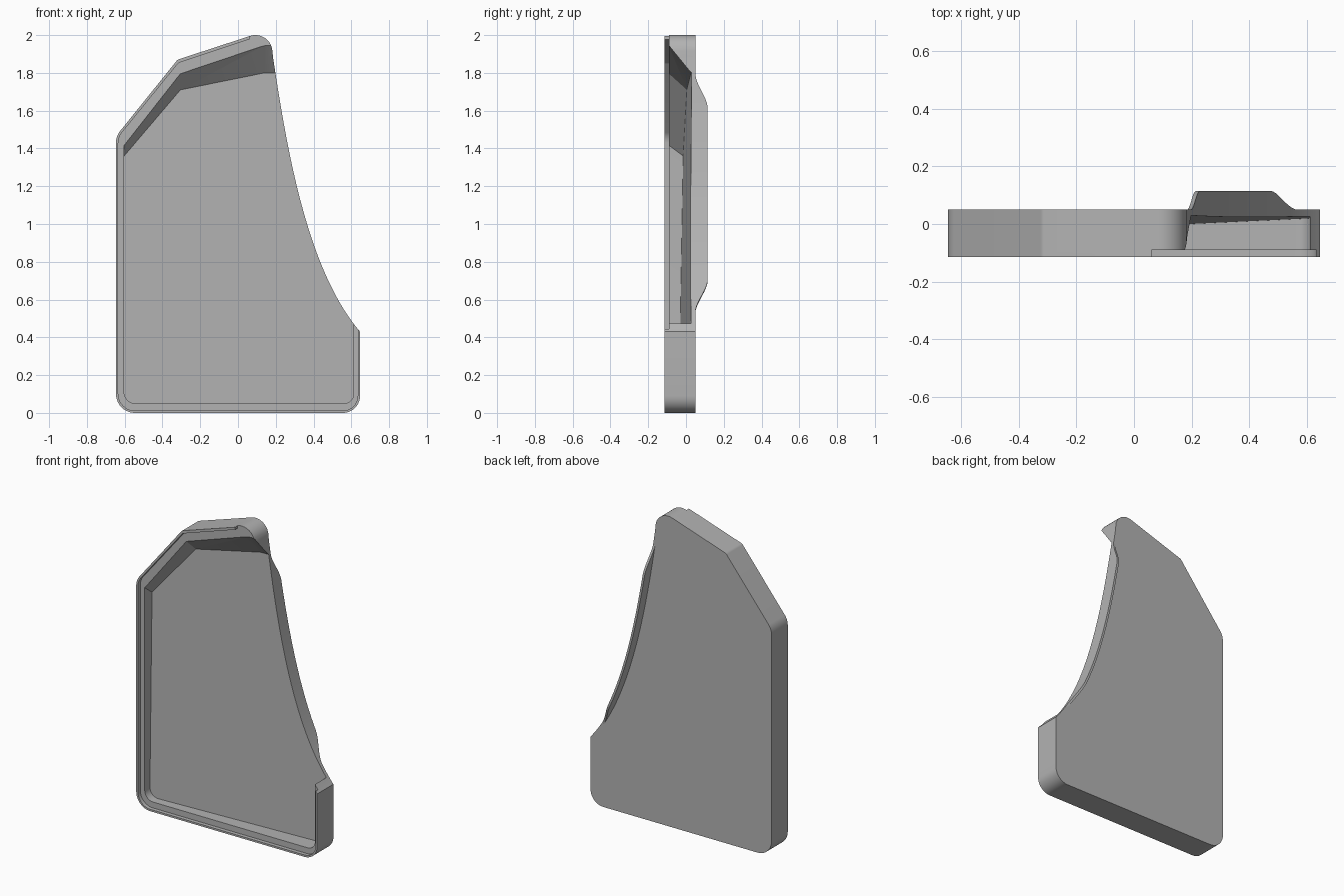
import bpy, bmesh, math
from mathutils import Vector
from mathutils.geometry import interpolate_bezier

cube = bpy.data.objects.get("Cube")
if cube:
    bpy.data.objects.remove(cube, do_unlink=True)

FRONT, BACK, LEDGE = -0.115, 0.05, -0.09

grey = bpy.data.materials.new("plain grey")
grey.use_nodes = True
colour = (0.45, 0.45, 0.45, 1)
grey.diffuse_color = colour
grey.node_tree.nodes["Principled BSDF"].inputs["Base Color"].default_value = colour


def rounded(corners, steps=10):
    """Outline from (x, z, radius) corners, with an arc at each rounded one."""
    out = []
    for i, (x, z, r) in enumerate(corners):
        p = Vector((x, z))
        if r == 0:
            out.append(p)
            continue
        a = (Vector(corners[i - 1][:2]) - p).normalized()
        b = (Vector(corners[(i + 1) % len(corners)][:2]) - p).normalized()
        half = a.angle(b) / 2
        centre = p + (a + b).normalized() * r / math.sin(half)
        u = p + a * r / math.tan(half) - centre
        v = p + b * r / math.tan(half) - centre
        total = u.angle(v)
        for k in range(steps + 1):
            t = k / steps
            out.append(centre + (u * math.sin((1 - t) * total)
                                 + v * math.sin(t * total)) / math.sin(total))
    return out


def at_depth(outline, y):
    return [Vector((p.x, y, p.y)) for p in outline]


def loft(name, loops):
    """Solid skinned through matching loops, capped at both ends."""
    bm = bmesh.new()
    rings = [[bm.verts.new(p) for p in loop] for loop in loops]
    for a, b in zip(rings, rings[1:]):
        for i in range(len(a)):
            j = (i + 1) % len(a)
            bm.faces.new((a[i], a[j], b[j], b[i]))
    bm.faces.new(rings[0][::-1])
    bm.faces.new(rings[-1])
    bmesh.ops.recalc_face_normals(bm, faces=bm.faces[:])
    mesh = bpy.data.meshes.new(name)
    bm.to_mesh(mesh)
    bm.free()
    mesh.materials.append(grey)
    obj = bpy.data.objects.new(name, mesh)
    bpy.context.scene.collection.objects.link(obj)
    return obj


def carve(obj, cutters):
    for cutter in cutters:
        cutter.hide_render = True
        mod = obj.modifiers.new("cut", 'BOOLEAN')
        mod.operation, mod.solver, mod.object = 'DIFFERENCE', 'EXACT', cutter
    graph = bpy.context.evaluated_depsgraph_get()
    mesh = bpy.data.meshes.new_from_object(obj.evaluated_get(graph))
    obj.modifiers.clear()
    obj.data = mesh
    for cutter in cutters:
        bpy.data.objects.remove(cutter, do_unlink=True)


def smooth(obj):
    bpy.ops.object.select_all(action='DESELECT')
    obj.select_set(True)
    bpy.context.view_layer.objects.active = obj
    bpy.ops.object.shade_smooth_by_angle(angle=math.radians(25))


# Concave open side, from the lower right wall up to the top corner
sweep = [Vector(p) for p in interpolate_bezier(
    Vector((0.646, 0.43)), Vector((0.365, 0.76)),
    Vector((0.26, 1.39)), Vector((0.185, 1.885)), 64)]

# Tray blank
outline = rounded([(-0.32, 1.87, 0.03), (-0.646, 1.465, 0.1), (-0.646, 0, 0.1),
                   (0.646, 0, 0.09), (0.646, 0.43, 0)]
                  + [(p.x, p.y, 0) for p in sweep[1:]]
                  + [(0.172, 2.031, 0.09)])
tray = loft("tray", [at_depth(outline, FRONT), at_depth(outline, BACK)])

# Recess behind the thin front lip, open past the top corner
recess = rounded([(-0.315, 1.853, 0.02), (-0.634, 1.46, 0.09), (-0.634, 0.012, 0.088),
                  (0.634, 0.012, 0.078), (0.634, 0.6, 0), (0.9, 0.6, 0),
                  (0.9, 2.3, 0), (0.06, 2.3, 0), (0.06, 1.978, 0)])
lip_cut = loft("lip_cut", [at_depth(recess, -0.2), at_depth(recess, LEDGE)])


# Main cavity: sloping upper walls and a gently tilted floor
def cavity_outline(drops):
    a, b, c = drops
    return rounded([(-0.305, 1.8 - b, 0), (-0.603, 1.42 - a, 0), (-0.603, 0.05, 0.06),
                    (0.612, 0.05, 0.05), (0.612, 0.6, 0), (0.9, 0.6, 0),
                    (0.9, 1.95 - c, 0), (0.14, 1.95 - c, 0)])


mouth = at_depth(cavity_outline((0, 0, 0)), LEDGE - 0.005)
floor = [Vector((p.x, -0.015 + 0.047 * (p.x + 0.6) + 0.017 * (p.y - 1.36), p.y))
         for p in cavity_outline((0.06, 0.09, 0.15))]
cavity_cut = loft("cavity_cut", [mouth, floor])

carve(tray, [lip_cut, cavity_cut])
smooth(tray)


# Thin flange standing behind the concave edge, fading out at both ends
def ease(t):
    t = min(max(t, 0), 1)
    return t * t * (3 - 2 * t)


sections = []
for i in range(1, len(sweep) - 1):
    p = sweep[i]
    if not 0.53 < p.y < 1.8:
        continue
    along = (sweep[i + 1] - sweep[i - 1]).normalized()
    q = p + Vector((-along.y, along.x)) * 0.014
    rise = 0.066 * ease((p.y - 0.53) / 0.18) * ease((1.8 - p.y) / 0.19)
    near, far = BACK - 0.015, BACK - 0.001 + rise
    sections.append([Vector((p.x, near, p.y)), Vector((p.x, far, p.y)),
                     Vector((q.x, far, q.y)), Vector((q.x, near, q.y))])
flange = loft("edge_flange", sections)
smooth(flange)
